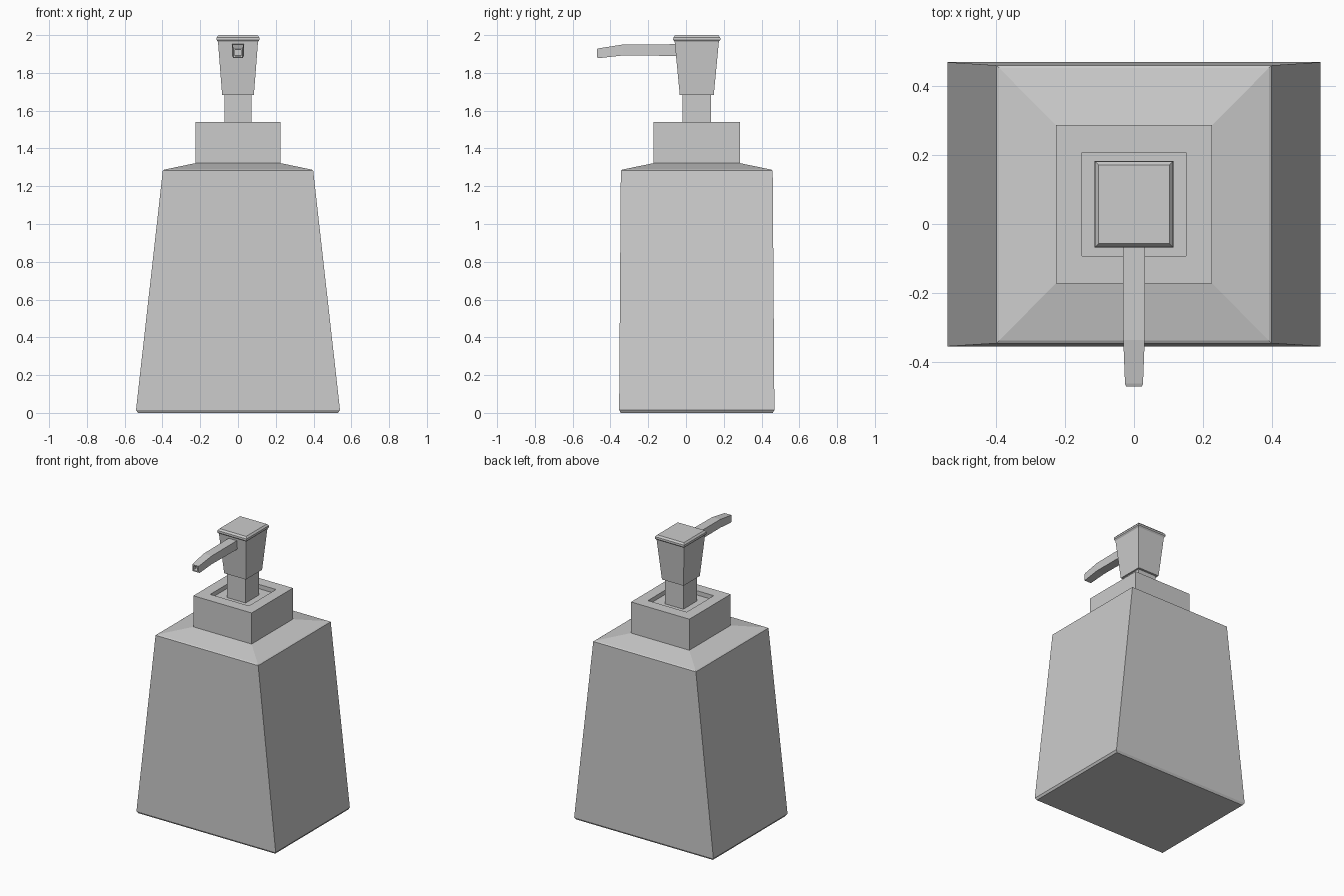
import bpy, bmesh

if "Cube" in bpy.data.objects:
    bpy.data.objects.remove(bpy.data.objects["Cube"])

CY = 0.057  # shared centre line of bottle and pump


def loft(name, rings):
    """Skin a closed solid through a list of four-corner rings."""
    bm = bmesh.new()
    loops = [[bm.verts.new(p) for p in ring] for ring in rings]
    for a, b in zip(loops, loops[1:]):
        for i in range(4):
            j = (i + 1) % 4
            bm.faces.new((a[i], a[j], b[j], b[i]))
    bm.faces.new(loops[0][::-1])
    bm.faces.new(loops[-1])
    bmesh.ops.recalc_face_normals(bm, faces=bm.faces)
    mesh = bpy.data.meshes.new(name)
    bm.to_mesh(mesh)
    bm.free()
    obj = bpy.data.objects.new(name, mesh)
    bpy.context.collection.objects.link(obj)
    return obj


def level(hx, hy, z):
    """Horizontal rectangle around the centre line."""
    return [(sx * hx, CY + sy * hy, z)
            for sx, sy in ((-1, -1), (1, -1), (1, 1), (-1, 1))]


def section(hx, y, z0, z1):
    """Upright rectangle across the spout."""
    return [(-hx, y, z0), (hx, y, z0), (hx, y, z1), (-hx, y, z1)]


# Tapered bottle with a chamfered foot and sloping shoulder
loft("bottle", [level(*r) for r in (
    (0.53, 0.402, 0), (0.54, 0.411, 0.015), (0.398, 0.402, 1.283),
    (0.39, 0.394, 1.288), (0.226, 0.229, 1.322))])

# Collar with a shallow recess around the stem
loft("collar", [level(*r) for r in (
    (0.226, 0.229, 1.315), (0.226, 0.229, 1.54),
    (0.15, 0.15, 1.54), (0.15, 0.15, 1.51))])

# Pump stem
loft("stem", [level(0.072, 0.075, z) for z in (1.505, 1.70)])

# Flared pump head with a lipped cap
loft("pump_head", [level(*r) for r in (
    (0.084, 0.09, 1.683), (0.106, 0.117, 1.965), (0.114, 0.125, 1.975),
    (0.113, 0.124, 1.988), (0.103, 0.114, 2.0))])

# Spout bending down to a hollow tip
loft("spout", [section(*r) for r in (
    (0.032, -0.03, 1.89, 1.952), (0.031, -0.335, 1.892, 1.95),
    (0.026, -0.462, 1.878, 1.93), (0.023, -0.47, 1.882, 1.927),
    (0.016, -0.47, 1.889, 1.92), (0.016, -0.44, 1.893, 1.924))])
